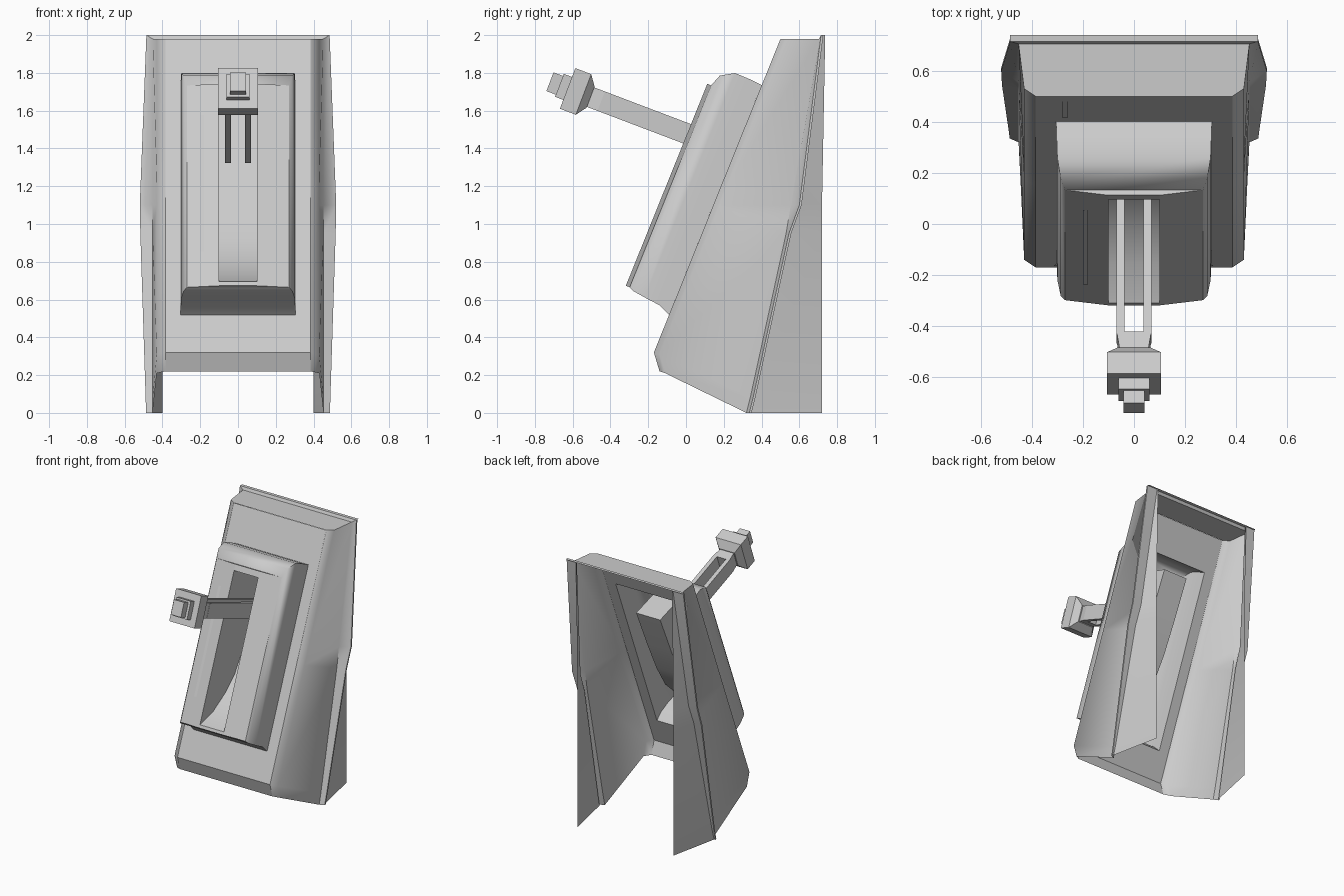
import bpy, math

if "Cube" in bpy.data.objects:
    bpy.data.objects.remove(bpy.data.objects["Cube"])

# Helpers -------------------------------------------------------------
def make(name, verts, faces, mirror=False, angle=35):
    me = bpy.data.meshes.new(name)
    me.from_pydata(verts, [], faces)
    me.update()
    ob = bpy.data.objects.new(name, me)
    bpy.context.collection.objects.link(ob)
    if mirror:
        ob.modifiers.new("Mirror", 'MIRROR')
    bpy.ops.object.select_all(action='DESELECT')
    ob.select_set(True)
    bpy.context.view_layer.objects.active = ob
    bpy.ops.object.shade_smooth_by_angle(angle=math.radians(angle))
    return ob

def loft(name, rows, closed=False, caps=False, mirror=False, angle=35):
    n = len(rows[0])
    verts = [p for r in rows for p in r]
    faces = []
    for i in range(len(rows) - 1):
        for j in range(n if closed else n - 1):
            k = (j + 1) % n
            faces.append((i*n + j, i*n + k, (i+1)*n + k, (i+1)*n + j))
    if caps:
        faces.append(tuple(range(n))[::-1])
        faces.append(tuple((len(rows)-1)*n + j for j in range(n)))
    return make(name, verts, faces, mirror, angle)

def panel(x, s, h):
    """Point on the sloped front: s runs up the slope, h stands out of it."""
    return (x, -.17 + .374*s - .927*h, .32 + .927*s + .374*h)

def rect(x, s0, s1, h):
    return [panel(-x, s0, h), panel(x, s0, h), panel(x, s1, h), panel(-x, s1, h)]

def lever(x, a, b):
    """Point on the lever: a runs outward along it, b across it."""
    return (x, -.58 - .935*a + .355*b, 1.70 + .355*a + .935*b)

def lever_rect(x0, x1, a, b):
    return [lever(x0, a, -b), lever(x1, a, -b), lever(x1, a, b), lever(x0, a, b)]

# Side walls (front edge, chamfer, rear edge, flange), and rear skirts --
walls, skirts = [], []
for fy, fz, ry, rz, ox, oy, oz, ix in [
        (-.14, .22, .32, 0, .487, .335, 0, .477),
        (-.17, .32, .34, .08, .489, .355, .08, .474),
        (.148, 1.108, .53, .95, .517, .545, .95, .455),
        (.195, 1.225, .555, 1.10, .52, .60, 1.10, .45),
        (.50, 1.98, .705, 1.98, .485, .715, 2.0, .40)]:
    by = oy + .012
    walls.append([(.385, fy, fz), (.43, fy + .03, fz - .01*(fz < 1.9)),
                  (.452, ry, rz), (ox, oy, oz), (ox, by, oz), (ix, by, oz)])
    skirts.append([(ix, by, oz), (.40, max(.72, by + .01), oz)])
loft("side_wall", walls, mirror=True, angle=60)
loft("rear_skirt", skirts, mirror=True)

# Bottom lip and top cover ---------------------------------------------
loft("bottom_lip", [[(-.385, -.14, .22), (.385, -.14, .22)],
                    [(-.385, -.17, .32), (.385, -.17, .32)]])
loft("top_cover", [[(-x, y, z), (x, y, z)] for x, y, z in
     [(.385, .50, 1.98), (.43, .53, 1.98), (.452, .705, 1.98),
      (.485, .715, 2.0), (.485, .74, 2.0)]])

# Front panel rising into the hollow housing ----------------------------
loft("front_housing", [rect(*r) for r in [
    (.385, 0, 1.79, 0), (.305, .215, 1.527, 0), (.303, .243, 1.532, .066),
    (.30, .252, 1.533, .155), (.287, .261, 1.49, .225),
    (.27, .272, 1.425, .248)]], closed=True, angle=60)

# Housing face either side of the slot, and its end strips --------------
loft("housing_face", [[panel(.27, s, .248), panel(.10, s, .27)]
                      for s in (.272, 1.425)], mirror=True)
for name, s0, s1 in (("face_end_lower", .272, .295),
                     ("face_end_upper", 1.38, 1.425)):
    loft(name, [[panel(-.10, s, .27), panel(.10, s, .27)] for s in (s0, s1)])
for name, s in (("face_rim_lower", .272), ("face_rim_upper", 1.425)):
    make(name, [panel(-.27, s, .248), panel(-.10, s, .27),
                panel(.10, s, .27), panel(.27, s, .248)], [(0, 1, 2, 3)])

# Lever slot: floor deepening upward to a square upper end, and cheeks --
floor = [(.295, .27), (.39, .14), (.52, .04), (.66, -.03), (.85, -.065),
         (1.1, -.085), (1.41, -.10)]
loft("slot_floor", [[panel(-.10, s, h), panel(.10, s, h)]
                    for s, h in floor + [(1.38, .27)]], angle=50)
loft("slot_cheek", [[panel(.10, s - .03*(s > 1.38), .27), panel(.10, s, h)]
                    for s, h in floor], mirror=True)

# Thin marker strips and lower plate -------------------------------------
def strip(name, x0, x1, x2, x3, s0, s1, h0, h1):
    make(name, [panel(x0, s0, h0), panel(x1, s0, h0),
                panel(x2, s1, h1), panel(x3, s1, h1)], [(0, 1, 2, 3)])
strip("housing_marker", -.20, -.18, -.18, -.20, .47, 1.25, .262, .262)
strip("upper_marker", -.28, -.26, -.26, -.28, 1.575, 1.745, .004, .004)
strip("lower_plate", -.315, .31, .245, -.245, .025, .175, .004, .004)

# Lever arm: two rails and a joining block ------------------------------
loft("lever_rail", [lever_rect(.037, .068, a, .055) for a in (-.92, -.14)],
     closed=True, caps=True, mirror=True)
loft("lever_neck", [lever_rect(-x, x, a, b) for x, a, b in
     [(.068, -.15, .055), (.055, -.07, .055)]], closed=True, caps=True)

# Handle: bevelled block with two stepped caps ---------------------------
loft("handle", [lever_rect(-x, x, a, b) for x, a, b in
     [(.065, -.08, .06), (.105, -.04, .115), (.105, .05, .115)]],
     closed=True, caps=True, angle=20)
for name, x, a0, a1, b in (("handle_cap", .06, .05, .096, .065),
                           ("handle_tip", .042, .09, .15, .053)):
    loft(name, [lever_rect(-x, x, a, b) for a in (a0, a1)],
         closed=True, caps=True)
